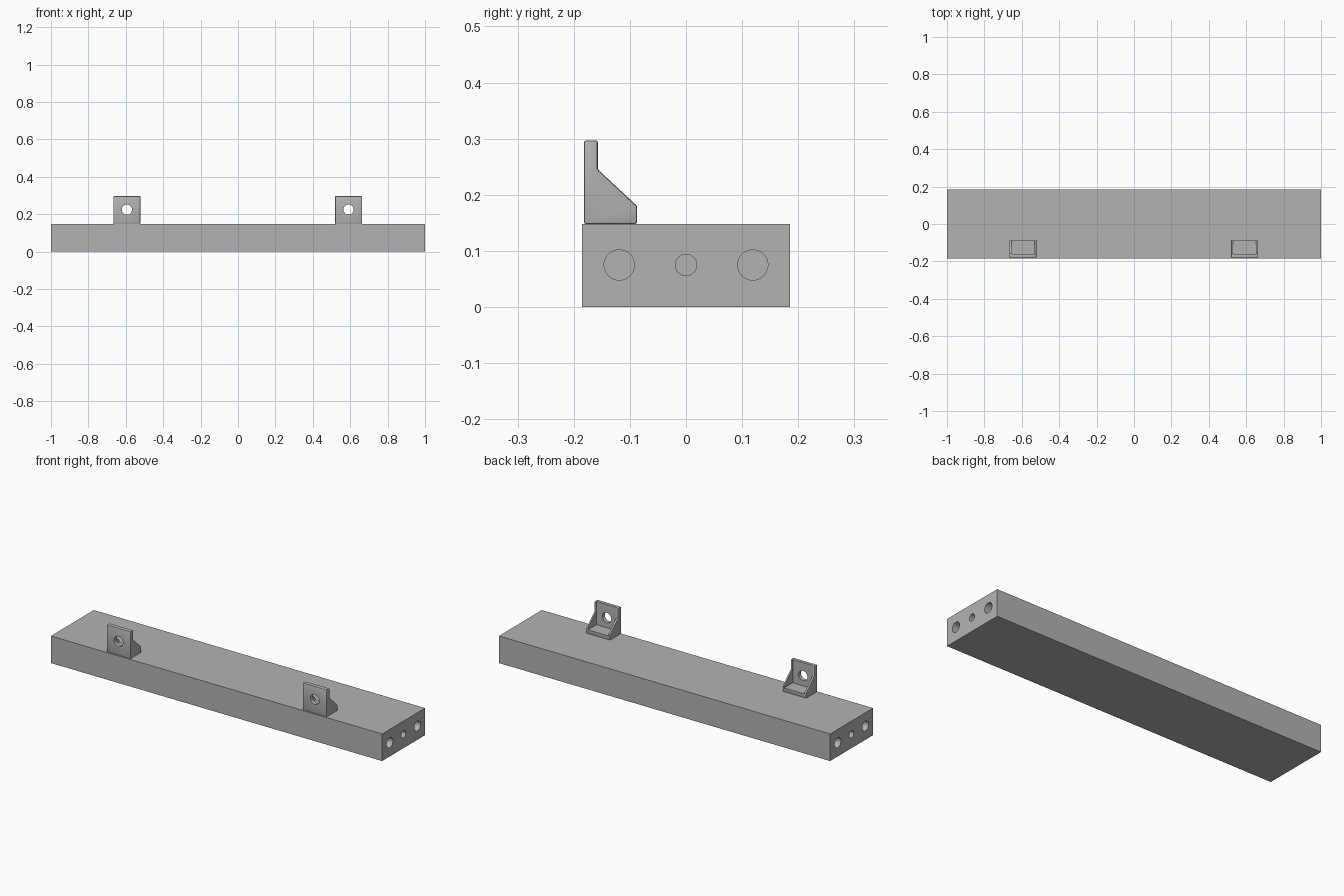
import bpy
import bmesh
from math import pi
from mathutils import Matrix, Vector

if "Cube" in bpy.data.objects:
    bpy.data.objects.remove(bpy.data.objects["Cube"], do_unlink=True)

grey = bpy.data.materials.new("plain_grey")
grey.use_nodes = True
colour = (0.45, 0.45, 0.45, 1)
grey.diffuse_color = colour
grey.node_tree.nodes["Principled BSDF"].inputs["Base Color"].default_value = colour


def finish(name, bm):
    bmesh.ops.recalc_face_normals(bm, faces=bm.faces)
    mesh = bpy.data.meshes.new(name)
    bm.to_mesh(mesh)
    bm.free()
    mesh.materials.append(grey)
    obj = bpy.data.objects.new(name, mesh)
    bpy.context.collection.objects.link(obj)
    return obj


def box(name, lo, hi):
    lo, hi = Vector(lo), Vector(hi)
    bm = bmesh.new()
    bmesh.ops.create_cube(bm, size=1, matrix=Matrix.Translation((lo + hi) / 2)
                          @ Matrix.Diagonal((hi - lo).to_4d()))
    return finish(name, bm)


def extrude_profile(name, points, x0, x1):
    """Sweep a (y, z) outline along x."""
    bm = bmesh.new()
    face = bm.faces.new([bm.verts.new((x0, y, z)) for y, z in points])
    swept = bmesh.ops.extrude_face_region(bm, geom=[face])["geom"]
    bmesh.ops.translate(bm, vec=(x1 - x0, 0, 0),
                        verts=[v for v in swept if isinstance(v, bmesh.types.BMVert)])
    return finish(name, bm)


def cylinder(name, centre, r1, r2, depth, axis):
    bm = bmesh.new()
    turn = Matrix.Rotation(pi / 2, 4, axis)
    bmesh.ops.create_cone(bm, cap_ends=True, segments=40, radius1=r1, radius2=r2,
                          depth=depth, matrix=Matrix.Translation(centre) @ turn)
    return finish(name, bm)


def combine(obj, tool, operation):
    """Apply a boolean and discard the tool."""
    mod = obj.modifiers.new(operation, 'BOOLEAN')
    mod.object, mod.operation, mod.solver = tool, operation, 'EXACT'
    bpy.context.view_layer.objects.active = obj
    bpy.ops.object.modifier_apply(modifier=mod.name)
    bpy.data.objects.remove(tool, do_unlink=True)


def smooth(obj):
    bpy.ops.object.select_all(action='DESELECT')
    obj.select_set(True)
    bpy.context.view_layer.objects.active = obj
    bpy.ops.object.shade_smooth_by_angle(angle=pi / 6)


# Long beam with three blind holes in each end
TOP = 0.148
beam = box("beam", (-1, -0.185, 0), (1, 0.185, TOP))
for side in (-1, 1):
    for y, radius in ((-0.119, 0.027), (0, 0.019), (0.119, 0.027)):
        combine(beam, cylinder("end_hole", (side, y, 0.075), radius, radius, 0.24, 'Y'),
                'DIFFERENCE')
smooth(beam)

# Corner brackets: gusseted block hollowed between its side walls
FRONT, BACK, HEIGHT = -0.182, -0.087, 0.297
OUTLINE = [(FRONT, TOP), (BACK, TOP), (BACK, 0.18), (-0.157, 0.245),
           (-0.157, HEIGHT), (FRONT, HEIGHT)]
for name, x in (("right_bracket", -0.594), ("left_bracket", 0.591)):
    bracket = extrude_profile(name, OUTLINE, x - 0.072, x + 0.072)
    bevel = bracket.modifiers.new("soft_edges", 'BEVEL')
    bevel.width, bevel.segments = 0.004, 2
    bpy.context.view_layer.objects.active = bracket
    bpy.ops.object.modifier_apply(modifier=bevel.name)
    pocket = box("pocket", (x - 0.062, -0.161, TOP + 0.022), (x + 0.062, 0, 0.4))
    combine(bracket, pocket, 'DIFFERENCE')
    # Screw hole through the upright plate
    combine(bracket, cylinder("screw_hole", (x, -0.17, 0.225), 0.027, 0.027, 0.1, 'X'),
            'DIFFERENCE')
    smooth(bracket)
